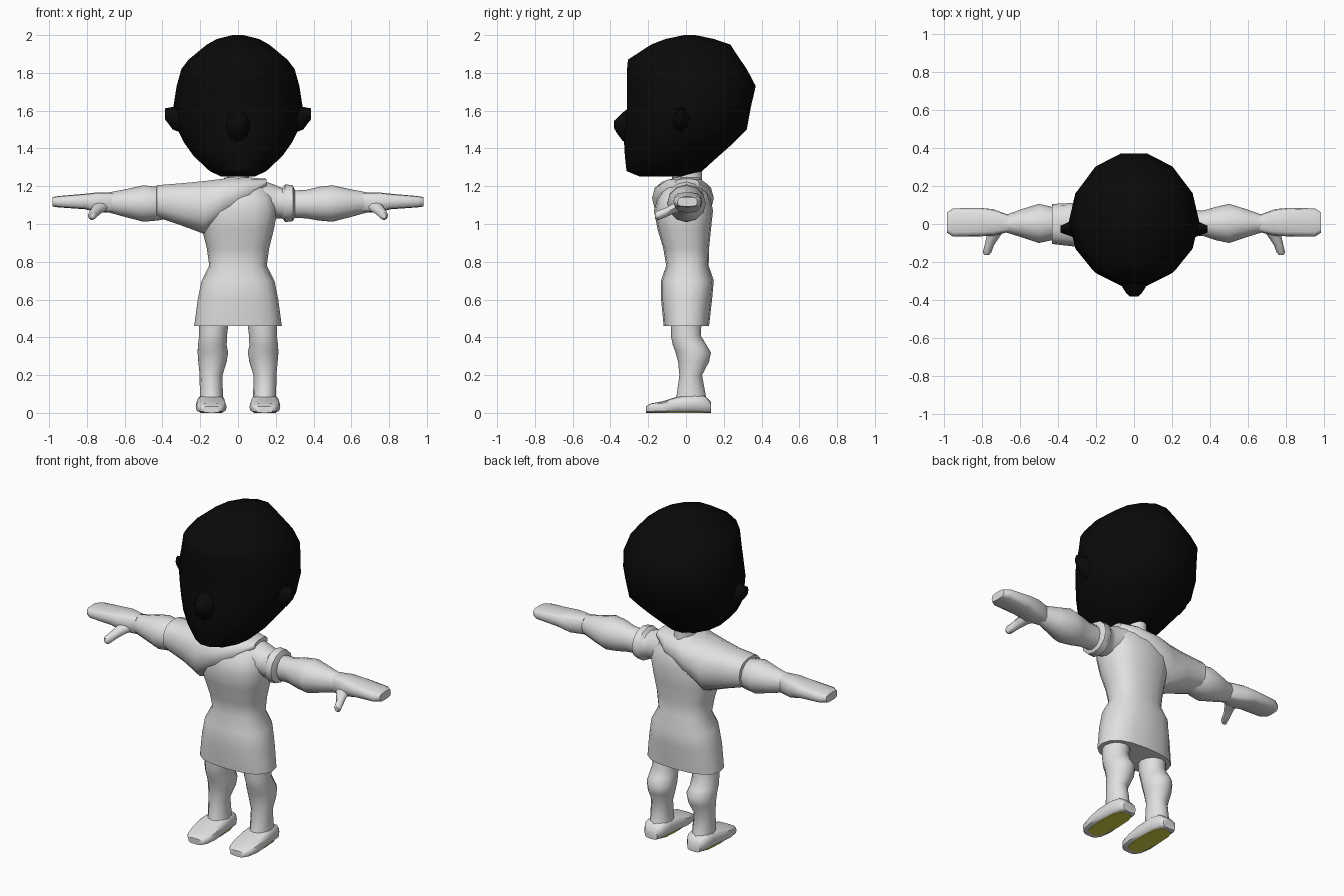
import bpy, math
from mathutils import Vector


def material(name, rgb):
    m = bpy.data.materials.new(name)
    m.diffuse_color = (*rgb, 1)
    return m


BLACK = material("black", (0.003, 0.003, 0.003))
GREY = material("light grey", (0.75, 0.75, 0.75))
OLIVE = material("olive yellow", (0.70, 0.68, 0.06))


def finish(obj, angle):
    bpy.ops.object.select_all(action='DESELECT')
    obj.select_set(True)
    bpy.context.view_layer.objects.active = obj
    bpy.ops.object.shade_smooth_by_angle(angle=math.radians(angle))


def loft(name, axis, rings, sides=12, mat=GREY, power=2.0, sign=1, angle=50):
    """Skin rings (t, u_min, u_max, v_min, v_max) along an axis, mirrored in x by sign."""
    verts, faces = [], []
    for t, u0, u1, v0, v1 in rings:
        for i in range(sides):
            a = 2 * math.pi * i / sides
            c, s = math.cos(a), math.sin(a)
            u = (u0 + u1) / 2 + (u1 - u0) / 2 * math.copysign(abs(c) ** (2 / power), c)
            v = (v0 + v1) / 2 + (v1 - v0) / 2 * math.copysign(abs(s) ** (2 / power), s)
            p = {'x': (t, u, v), 'y': (u, t, v), 'z': (u, v, t)}[axis]
            verts.append((p[0] * sign, p[1], p[2]))
    n = len(rings)
    for r in range(n - 1):
        for i in range(sides):
            j = (i + 1) % sides
            faces.append((r * sides + i, r * sides + j, (r + 1) * sides + j, (r + 1) * sides + i))
    faces.append(tuple(reversed(range(sides))))
    faces.append(tuple(range((n - 1) * sides, n * sides)))
    flip = (axis == 'y') != (sign < 0)
    if flip:
        faces = [tuple(reversed(f)) for f in faces]
    me = bpy.data.meshes.new(name)
    me.from_pydata(verts, [], faces)
    me.materials.append(mat)
    obj = bpy.data.objects.new(name, me)
    bpy.context.collection.objects.link(obj)
    finish(obj, angle)
    return obj


def sym(t, w, y0, y1):
    return (t, -w, w, y0, y1)


# Head, with flattened face and rounded skull
loft("head", 'z', [
    sym(1.252, .09, -.25, .00), sym(1.28, .15, -.32, .09), sym(1.36, .235, -.33, .18),
    sym(1.43, .285, -.335, .26), sym(1.50, .32, -.33, .33), sym(1.62, .342, -.32, .352),
    sym(1.73, .325, -.32, .378), sym(1.82, .30, -.32, .33), sym(1.87, .262, -.315, .295),
    sym(1.95, .165, -.19, .24), sym(1.98, .11, -.11, .15), sym(2.0, .03, -.01, .05),
], sides=14, mat=BLACK)
loft("nose", 'y', [
    (-.28, -.075, .075, 1.41, 1.63), (-.335, -.06, .06, 1.44, 1.59),
    (-.365, -.04, .04, 1.48, 1.56), (-.382, -.02, .02, 1.51, 1.545),
], sides=8, mat=BLACK)
for side, s in (("left", 1), ("right", -1)):
    loft(side + "_ear", 'x', [
        (.29, -.08, .03, 1.48, 1.62), (.345, -.06, .01, 1.50, 1.62), (.387, -.045, -.01, 1.555, 1.612),
    ], sides=8, mat=BLACK, sign=s)

# Neck
loft("neck", 'z', [sym(1.15, .08, -.09, .09), sym(1.23, .058, -.075, .085), sym(1.32, .055, -.07, .085)])

# Dress: skirt, waist and chest
loft("dress", 'z', [
    sym(.46, .232, -.118, .122), sym(.60, .213, -.132, .138), sym(.70, .193, -.132, .147),
    sym(.78, .152, -.105, .12), sym(.87, .165, -.12, .122), sym(.97, .19, -.15, .132),
    sym(1.07, .208, -.17, .143), sym(1.14, .195, -.15, .128), sym(1.20, .15, -.11, .10),
    sym(1.245, .07, -.07, .075),
], sides=16, power=2.5)

# Diagonal shawl flowing into one long sleeve
loft("shawl", 'x', [
    (.15, -.06, .07, 1.185, 1.24), (.06, -.14, .125, 1.10, 1.248), (-.07, -.18, .147, 1.03, 1.243),
    (-.18, -.16, .135, .945, 1.23), (-.30, -.12, .112, .99, 1.218), (-.43, -.105, .105, 1.035, 1.207),
    (-.432, -.075, .08, 1.05, 1.185),
], sides=14, power=2.4, sign=1).data.flip_normals()

# Short sleeve with a rolled cuff on the other shoulder
loft("short_sleeve", 'x', [
    (.12, -.10, .10, 1.03, 1.235), (.20, -.085, .09, 1.03, 1.205), (.235, -.085, .09, 1.03, 1.19),
    (.25, -.10, .105, 1.01, 1.21), (.29, -.10, .105, 1.015, 1.205), (.302, -.065, .07, 1.035, 1.18),
], sides=12)

for side, s in (("left", 1), ("right", -1)):
    # Arm and flat mitten hand
    loft(side + "_arm", 'x', [
        (.20, -.06, .07, 1.035, 1.175), (.36, -.062, .07, 1.03, 1.18), (.43, -.085, .09, 1.018, 1.197),
        (.50, -.10, .106, 1.012, 1.205), (.59, -.07, .078, 1.035, 1.185), (.68, -.042, .046, 1.06, 1.168),
    ], sides=12, sign=s)
    loft(side + "_hand", 'x', [
        (.66, -.042, .048, 1.06, 1.168), (.74, -.062, .078, 1.06, 1.168), (.81, -.065, .085, 1.078, 1.16),
        (.95, -.067, .082, 1.088, 1.148), (.983, -.045, .06, 1.093, 1.142),
    ], sides=12, power=3.5, sign=s)
    loft(side + "_thumb", 'y', [
        (-.02, .67, .77, 1.065, 1.13), (-.065, .705, .775, 1.055, 1.11), (-.11, .735, .785, 1.035, 1.085),
        (-.15, .75, .795, 1.02, 1.07), (-.163, .762, .785, 1.03, 1.06),
    ], sides=8, sign=s)
    # Leg with knee and calf
    loft(side + "_leg", 'z', [
        (.04, .075, .205, -.07, .125), (.09, .08, .202, -.05, .105), (.20, .082, .203, -.035, .085),
        (.27, .06, .21, -.042, .122), (.32, .052, .214, -.055, .132), (.36, .06, .212, -.07, .108),
        (.41, .058, .206, -.08, .078), (.52, .045, .205, -.08, .085),
    ], sides=12, sign=s)
    # Shoe with a painted sole
    loft(side + "_shoe", 'y', [
        (-.212, .095, .185, 0, .035), (-.185, .072, .21, 0, .05), (-.12, .06, .224, 0, .062),
        (-.05, .065, .222, 0, .085), (.04, .072, .212, 0, .10), (.10, .078, .207, 0, .09),
        (.132, .10, .185, 0, .06),
    ], sides=12, power=3.5, sign=s)
    loft(side + "_sole", 'z', [
        (.0, .082, .202, -.19, .115), (.004, .082, .202, -.19, .115),
    ], sides=12, mat=OLIVE, power=3, sign=s)
